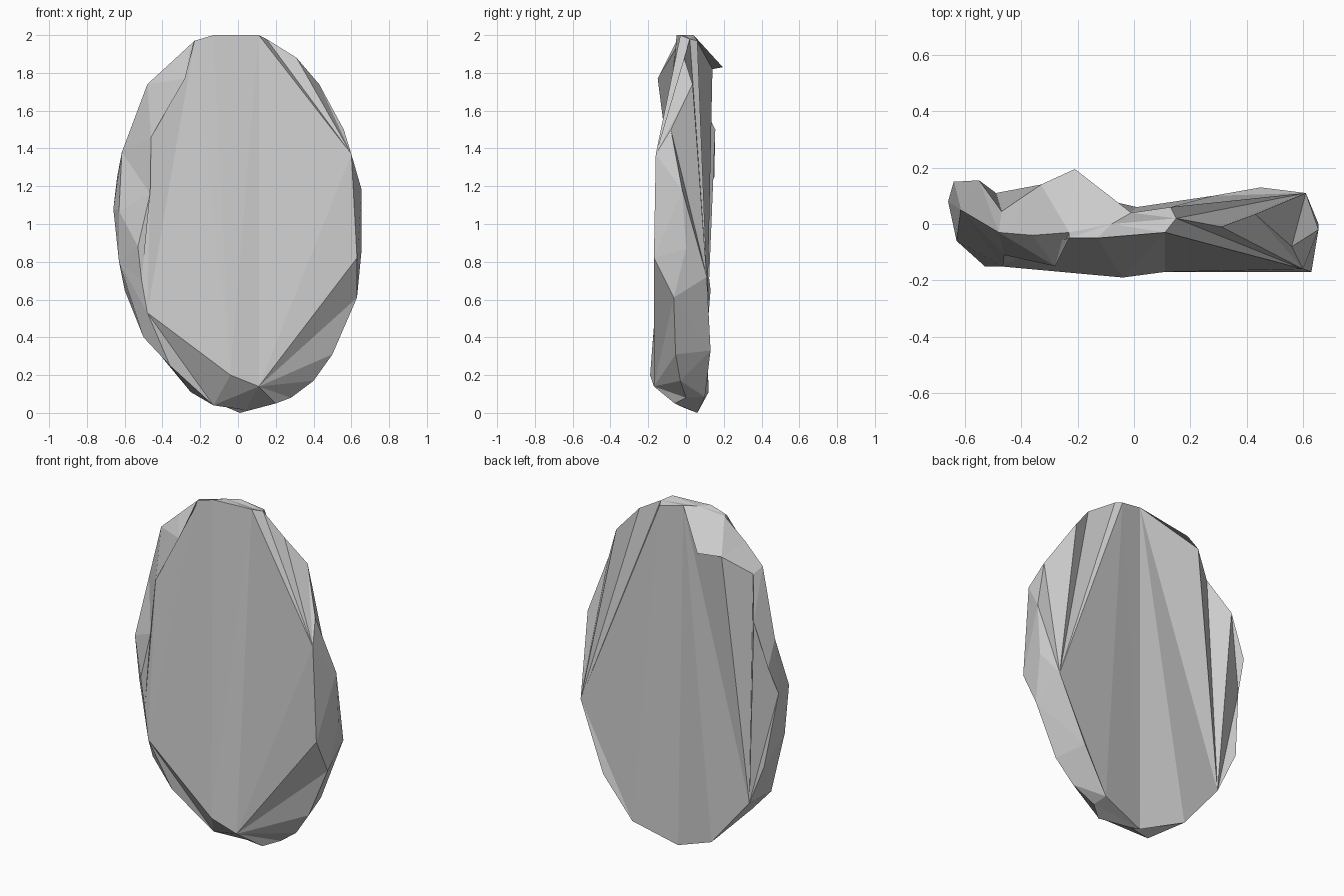
import bpy, bmesh, math

if "Cube" in bpy.data.objects:
    bpy.data.objects.remove(bpy.data.objects["Cube"])

# Outlines of the slab (x, y, z): front face edge, outer rim, back face edge
FRONT = [(.11, -.17, .14), (.63, -.17, .82), (.60, -.16, 1.37), (.11, -.03, 2.0),
         (-.13, -.05, 2.0), (-.23, -.05, 1.97), (-.28, -.15, 1.77), (-.46, -.11, 1.46),
         (-.465, -.15, 1.16), (-.53, -.15, .88), (-.51, -.14, .70), (-.48, -.15, .53),
         (-.04, -.19, .20)]
RIM = [(.04, .02, .015), (.20, -.06, .05), (.28, 0, .08), (.40, -.03, .17), (.50, -.055, .31),
       (.63, -.065, .61), (.655, 0, .87), (.655, -.02, 1.18), (.56, -.08, 1.5),
       (.43, .035, 1.74), (.31, -.01, 1.88), (.15, .02, 1.98), (-.08, 0, 2.0),
       (-.23, -.03, 1.97), (-.36, -.04, 1.85), (-.48, -.03, 1.74), (-.615, .05, 1.38),
       (-.63, -.06, 1.07), (-.63, -.02, .80), (-.50, -.08, .40), (-.36, -.10, .25),
       (-.13, -.04, .04)]
BACK = [(.01, .06, 0), (.28, .10, .085), (.45, .13, .33), (.61, .11, .72), (.13, .06, 1.97),
        (-.01, .04, 2.0), (-.21, .195, 1.83), (-.33, .14, 1.82), (-.47, .045, 1.72),
        (-.55, .155, 1.5), (-.64, .15, 1.25), (-.66, .08, 1.08), (-.60, .13, .65),
        (-.49, .11, .40), (-.25, .12, .11)]


def angle(p):
    """Angle around the slab centre, starting from the bottom."""
    return math.atan2(p[0], 1 - p[2]) % math.tau


def zip_loops(bm, a, b):
    """Join two closed loops with a strip of triangles, matched by angle."""
    i = j = 0
    while i < len(a) or j < len(b):
        ai = angle(a[i + 1].co) if i + 1 < len(a) else math.tau + (i >= len(a))
        bj = angle(b[j + 1].co) if j + 1 < len(b) else math.tau + (j >= len(b))
        va, vb = a[i % len(a)], b[j % len(b)]
        if ai <= bj:
            i += 1
            bm.faces.new((va, vb, a[i % len(a)]))
        else:
            j += 1
            bm.faces.new((va, vb, b[j % len(b)]))


# Stone slab: chipped edge strips plus broad front and back faces
bm = bmesh.new()
front, rim, back = ([bm.verts.new(p) for p in sorted(loop, key=angle)]
                    for loop in (FRONT, RIM, BACK))
zip_loops(bm, front, rim)
zip_loops(bm, rim, back)
caps = [bm.faces.new(front), bm.faces.new(back)]
bmesh.ops.triangulate(bm, faces=caps)
bmesh.ops.recalc_face_normals(bm, faces=bm.faces)

mesh = bpy.data.meshes.new("stone_slab")
bm.to_mesh(mesh)
bm.free()
slab = bpy.data.objects.new("stone_slab", mesh)
bpy.context.collection.objects.link(slab)
